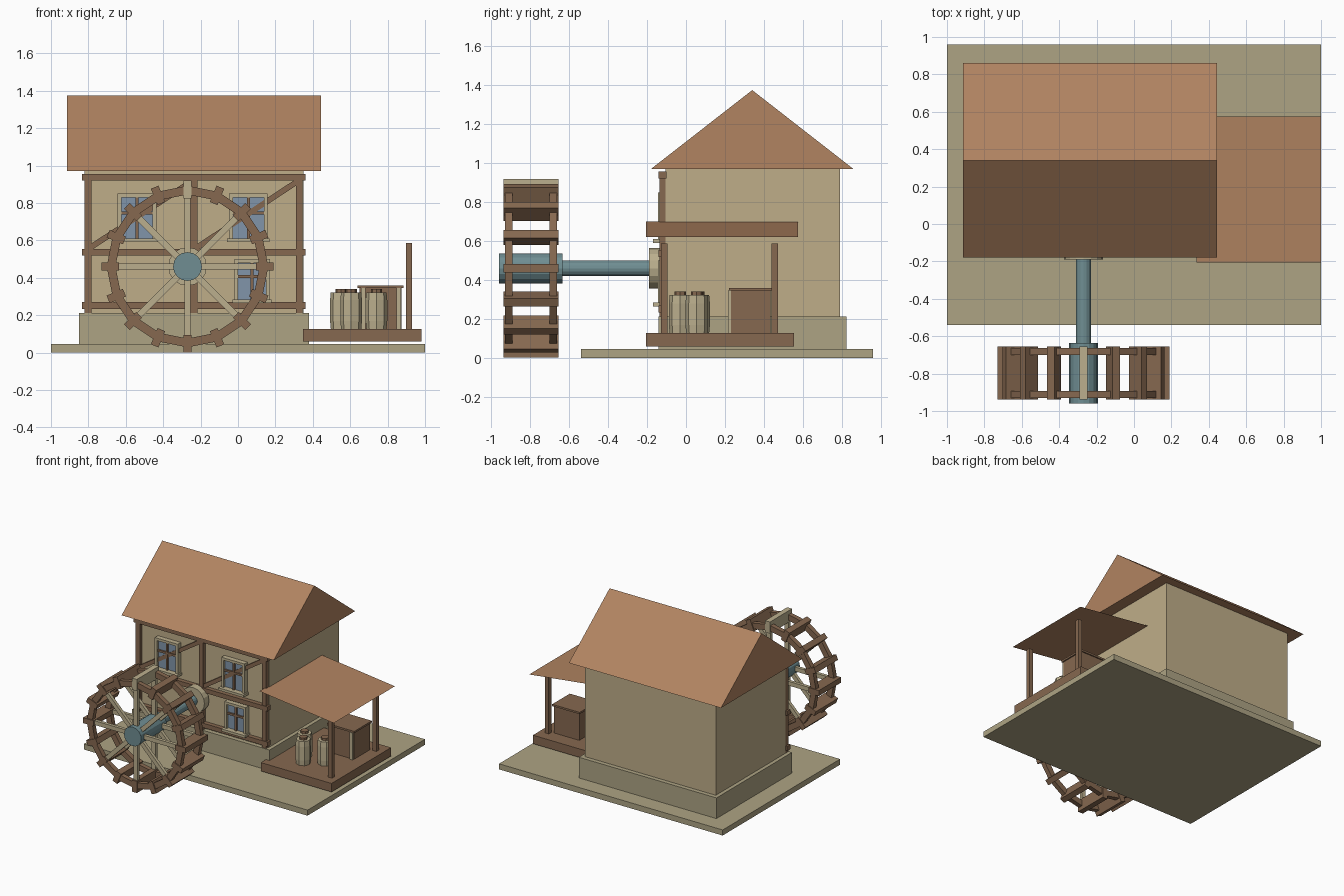
import bpy, bmesh
from math import radians, pi, atan2, hypot
from mathutils import Matrix, Vector

if "Cube" in bpy.data.objects:
    bpy.data.objects.remove(bpy.data.objects["Cube"])


def material(name, r, g, b):
    m = bpy.data.materials.new(name)
    m.diffuse_color = (r, g, b, 1)
    m.use_nodes = True
    m.node_tree.nodes["Principled BSDF"].inputs["Base Color"].default_value = m.diffuse_color
    return m


TILE = material("tile", .44, .23, .12)
PLASTER = material("plaster", .52, .42, .25)
STONE = material("stone", .42, .37, .23)
WOOD = material("wood", .24, .14, .08)
PALE = material("pale_wood", .50, .43, .27)
METAL = material("metal", .16, .27, .29)
GLASS = material("glass", .22, .30, .40)


def finish(name, bm, mat):
    bmesh.ops.recalc_face_normals(bm, faces=bm.faces)
    me = bpy.data.meshes.new(name)
    bm.to_mesh(me)
    bm.free()
    me.materials.append(mat)
    ob = bpy.data.objects.new(name, me)
    bpy.context.collection.objects.link(ob)
    return ob


def add_box(bm, lo, hi, xf=Matrix()):
    lo, hi = Vector(lo), Vector(hi)
    m = Matrix.Translation((lo + hi) / 2) @ Matrix.Diagonal((*(hi - lo), 1))
    bmesh.ops.create_cube(bm, size=1, matrix=xf @ m)


def boxes(name, mat, *pairs):
    bm = bmesh.new()
    for lo, hi in pairs:
        add_box(bm, lo, hi)
    return finish(name, bm, mat)


def cylinder_y(name, mat, x, z, r, y0, y1, n=16):
    bm = bmesh.new()
    m = Matrix.Translation((x, (y0 + y1) / 2, z)) @ Matrix.Rotation(pi / 2, 4, 'X')
    bmesh.ops.create_cone(bm, cap_ends=True, segments=n, radius1=r, radius2=r,
                          depth=y1 - y0, matrix=m)
    return finish(name, bm, mat)


def lathe(name, mat, x, y, profile, n=8):
    bm = bmesh.new()
    vs = [bm.verts.new((x + r, y, z)) for r, z in profile]
    es = [bm.edges.new(p) for p in zip(vs, vs[1:])]
    bmesh.ops.spin(bm, geom=vs + es, cent=(x, y, 0), axis=(0, 0, 1), angle=2 * pi,
                   steps=n, use_merge=True)
    bmesh.ops.remove_doubles(bm, verts=bm.verts, dist=1e-5)
    return finish(name, bm, mat)


# Ground slab, foundation and walls
boxes("ground_slab", STONE, ((-1, -.54, 0), (1, .96, .045)))
boxes("foundation", STONE, ((-.85, -.14, .045), (.38, .825, .212)))
boxes("walls", PLASTER, ((-.82, -.105, .212), (.35, .79, .97)))

# Gabled roof
bm = bmesh.new()
ends = [[bm.verts.new((x, y, z)) for y, z in ((-.18, .97), (.86, .97), (.34, 1.375))]
        for x in (-.915, .445)]
for e in ends:
    bm.faces.new(e)
for i in range(3):
    j = (i + 1) % 3
    bm.faces.new((ends[0][i], ends[0][j], ends[1][j], ends[1][i]))
finish("roof", bm, TILE)

# Timber framing on the front wall
boxes("timber_posts", WOOD, *[((x - .018, -.135, .212), (x + .018, -.10, .955))
                              for x in (-.802, -.235, .328)])
boxes("timber_rails", WOOD, *[((-.835, -.14, z - .018), (.362, -.10, z + .018))
                              for z in (.252, .537, .938)])
bm = bmesh.new()
for x0, x1 in ((-.80, -.24), (-.23, .325)):
    z0, z1 = .555, .92
    h = hypot(x1 - x0, z1 - z0) / 2
    xf = Matrix.Translation(((x0 + x1) / 2, 0, (z0 + z1) / 2)) @ \
        Matrix.Rotation(-atan2(z1 - z0, x1 - x0), 4, 'Y')
    add_box(bm, (-h, -.132, -.015), (h, -.10, .015), xf)
finish("timber_braces", bm, WOOD)


# Windows: pane, surround, sill and glazing bars
def window(name, x, z0, z1, w):
    boxes(name + "_pane", GLASS, ((x - w, -.125, z0), (x + w, -.10, z1)))
    t = .02
    boxes(name + "_frame", PALE,
          ((x - w - t, -.145, z0), (x - w, -.10, z1)),
          ((x + w, -.145, z0), (x + w + t, -.10, z1)),
          ((x - w - t, -.145, z1), (x + w + t, -.10, z1 + t)),
          ((x - w - .03, -.17, z0 - t), (x + w + .03, -.10, z0)))
    zm = z0 + (z1 - z0) * .62
    boxes(name + "_bars", WOOD,
          ((x - .008, -.14, z0), (x + .008, -.12, z1)),
          ((x - w, -.138, zm - .008), (x + w, -.12, zm + .008)))


window("upper_left_window", -.54, .61, .83, .083)
window("upper_right_window", .055, .61, .83, .083)
window("lower_window", .075, .285, .48, .075)

# Axle, hub and wall bearing
CX, CZ = -.27, .46
cylinder_y("axle", METAL, CX, CZ, .04, -.66, -.12)
cylinder_y("hub", METAL, CX, CZ, .077, -.96, -.635)
cylinder_y("wall_bearing", PALE, CX, CZ, .103, -.19, -.13)

# Water wheel: rims, spokes and paddles
rims, spokes, paddles, top = (bmesh.new() for _ in range(4))
sides = ((-.93, -.892), (-.70, -.662))
for y0, y1 in sides:
    rings = []
    for i in range(16):
        xf = Matrix.Translation((CX, 0, CZ)) @ Matrix.Rotation(i * pi / 8, 4, 'Y')
        rings.append([rims.verts.new(xf @ Vector((0, y, r)))
                      for r, y in ((.385, y0), (.432, y0), (.432, y1), (.385, y1))])
    for a, b in zip(rings, rings[1:] + rings[:1]):
        for k in range(4):
            rims.faces.new((a[k], a[k - 1], b[k - 1], b[k]))
for i in range(16):
    xf = Matrix.Translation((CX, 0, CZ)) @ Matrix.Rotation(i * pi / 8, 4, 'Y')
    add_box(paddles if i else top, (-.022, -.938, .365), (.022, -.655, .459), xf)
    if i % 2 == 0:
        for y0, y1 in sides:
            add_box(spokes, (-.017, y0 + .006, .05), (.017, y1 - .006, .40), xf)
finish("wheel_rims", rims, WOOD)
finish("wheel_spokes", spokes, PALE)
finish("wheel_paddles", paddles, WOOD)
finish("wheel_top_paddle", top, PALE)

# Side porch: deck, posts and single-sheet sloping roof
boxes("porch_deck", WOOD, ((.348, -.205, .058), (.98, .555, .127)))
boxes("porch_posts", WOOD, *[((.897, y - .017, .127), (.931, y + .017, .587))
                             for y in (-.112, .455)])
bm = bmesh.new()
bm.faces.new([bm.verts.new(p) for p in ((.335, -.205, .70), (1, -.205, .62),
                                        (1, .575, .62), (.335, .575, .70))])
sheet = finish("porch_roof", bm, TILE)
if sheet.data.polygons[0].normal.z < 0:
    sheet.data.flip_normals()

# Crate with lid and corner slats
boxes("crate", WOOD, ((.65, .23, .127), (.875, .435, .345)),
      ((.64, .22, .345), (.885, .445, .36)))
boxes("crate_slats", PALE, *[((x - .012, .216, .127), (x + .012, .23, .345))
                             for x in (.67, .86)])

# Barrels with caps
for i, (x, y) in enumerate(((.605, -.03), (.55, .065), (.74, .055)), 1):
    r = .058
    lathe(f"barrel_{i}", PALE, x, y, ((0, .127), (r * .93, .127), (r, .17), (r, .28),
                                      (r * .93, .322), (0, .322)))
    lathe(f"barrel_cap_{i}", WOOD, x, y, ((0, .32), (.03, .32), (.03, .34), (0, .34)))
